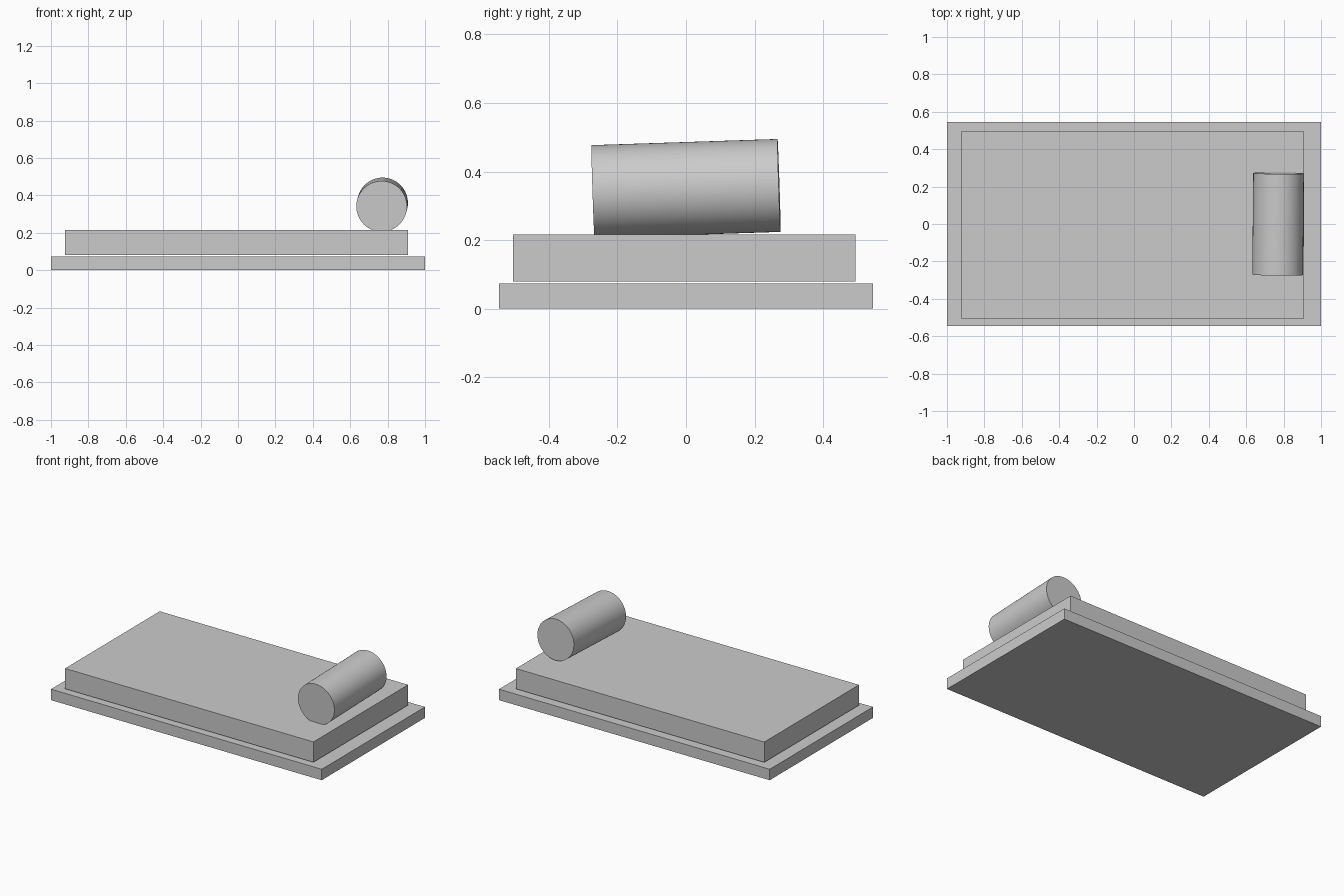
import bpy
import math
from mathutils import Vector

cube = bpy.data.objects.get("Cube")
if cube:
    bpy.data.objects.remove(cube, do_unlink=True)

grey = bpy.data.materials.new("plain_grey")
colour = (0.6, 0.6, 0.6, 1)
grey.diffuse_color = colour
grey.use_nodes = True
grey.node_tree.nodes["Principled BSDF"].inputs["Base Color"].default_value = colour


def finish(name):
    obj = bpy.context.object
    obj.name = name
    obj.data.materials.append(grey)
    return obj


def slab(name, low, high):
    """Box between two opposite corners."""
    low, high = Vector(low), Vector(high)
    bpy.ops.mesh.primitive_cube_add(size=1, location=(low + high) / 2)
    obj = finish(name)
    obj.scale = high - low
    bpy.ops.object.transform_apply(location=False, rotation=False, scale=True)


def roll(name, start, end, radius):
    """Smooth closed cylinder between two points."""
    start, end = Vector(start), Vector(end)
    axis = end - start
    bpy.ops.mesh.primitive_cylinder_add(
        vertices=64, radius=radius, depth=axis.length, location=(start + end) / 2,
        rotation=axis.to_track_quat("Z", "Y").to_euler())
    finish(name)
    bpy.ops.object.shade_smooth_by_angle(angle=math.radians(30))


# Wide base board, with the mattress hovering slightly above it
slab("bed_base", (-1, -0.545, 0), (1, 0.545, 0.073))
slab("mattress", (-0.925, -0.504, 0.08), (0.91, 0.495, 0.216))

# Bolster lying across one end, slightly tilted and sunk into the mattress
roll("bolster_pillow", (0.768, -0.2715, 0.3415), (0.773, 0.2715, 0.3595), 0.1355)
